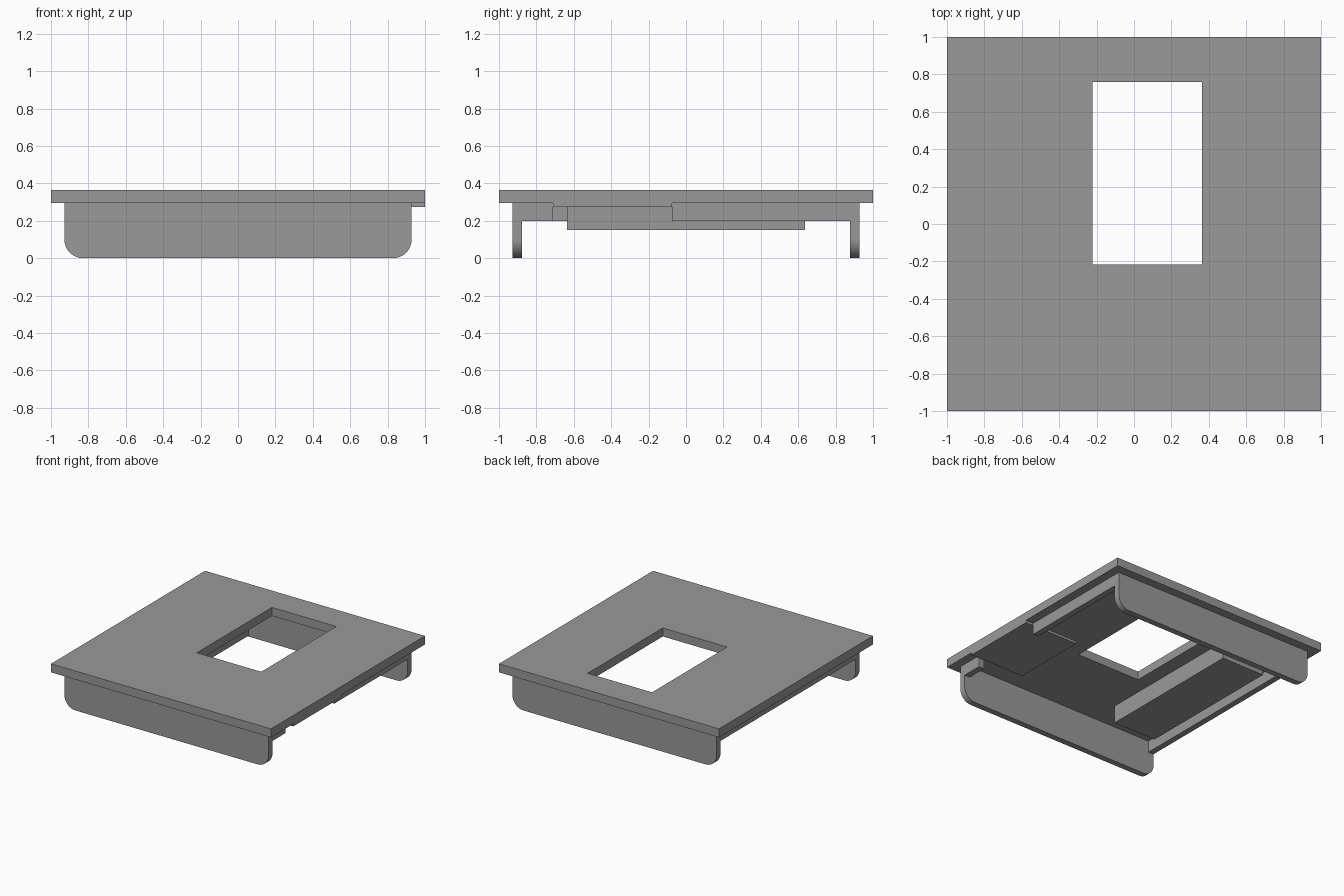
import bpy, bmesh, math

if "Cube" in bpy.data.objects:
    bpy.data.objects.remove(bpy.data.objects["Cube"])

grey = bpy.data.materials.new("plain grey")
grey.diffuse_color = (0.32, 0.32, 0.32, 1)
grey.use_nodes = True
grey.node_tree.nodes["Principled BSDF"].inputs["Base Color"].default_value = grey.diffuse_color

Z_LOW, Z_TOP = 0.295, 0.365      # underside and top of the plate
OUT, INN = 0.928, 0.878          # outer and inner faces of the legs and rails
RAIL_Z = 0.2


def prism(name, loop, direction):
    """Extrude a closed outline along a direction."""
    bm = bmesh.new()
    face = bm.faces.new([bm.verts.new(p) for p in loop])
    ext = bmesh.ops.extrude_face_region(bm, geom=[face])
    verts = [g for g in ext["geom"] if isinstance(g, bmesh.types.BMVert)]
    bmesh.ops.translate(bm, vec=direction, verts=verts)
    bmesh.ops.recalc_face_normals(bm, faces=bm.faces)
    mesh = bpy.data.meshes.new(name)
    bm.to_mesh(mesh)
    bm.free()
    obj = bpy.data.objects.new(name, mesh)
    bpy.context.collection.objects.link(obj)
    mesh.materials.append(grey)
    return obj


def box(name, x0, x1, y0, y1, z0, z1):
    loop = [(x0, y0, z0), (x1, y0, z0), (x1, y1, z0), (x0, y1, z0)]
    return prism(name, loop, (0, 0, z1 - z0))


# Top plate: square frame around an off-centre rectangular window
outer = [(-1, -1), (1, -1), (1, 1), (-1, 1)]
inner = [(-0.222, -0.217), (0.363, -0.217), (0.363, 0.758), (-0.222, 0.758)]
bm = bmesh.new()
rings = [[bm.verts.new((x, y, z)) for x, y in ring]
         for z in (Z_LOW, Z_TOP) for ring in (outer, inner)]
low_out, low_in, top_out, top_in = rings
for a, b in ((low_out, low_in), (top_out, top_in), (low_out, top_out), (low_in, top_in)):
    for i in range(4):
        j = (i + 1) % 4
        bm.faces.new((a[i], a[j], b[j], b[i]))
bmesh.ops.recalc_face_normals(bm, faces=bm.faces)
mesh = bpy.data.meshes.new("top_plate")
bm.to_mesh(mesh)
bm.free()
mesh.materials.append(grey)
plate = bpy.data.objects.new("top_plate", mesh)
bpy.context.collection.objects.link(plate)

# Front and back legs: wide panels with rounded lower corners
R, STEPS = 0.1, 12
arc = [(OUT - R + R * math.sin(t), R - R * math.cos(t))
       for t in (math.pi / 2 * i / STEPS for i in range(STEPS + 1))]
half = arc + [(OUT, Z_LOW)]
outline = half + [(-x, z) for x, z in reversed(half)]
for name, y in (("front_leg", -OUT), ("back_leg", INN)):
    leg = prism(name, [(x, y, z) for x, z in outline], (0, OUT - INN, 0))
    bpy.ops.object.select_all(action='DESELECT')
    leg.select_set(True)
    bpy.context.view_layer.objects.active = leg
    bpy.ops.object.shade_smooth_by_angle(angle=math.radians(30))

# Side rails: the right one is interrupted by an opening
box("left_rail", -OUT, -INN, -INN, INN, RAIL_Z, Z_LOW)
box("right_rail_back", INN, OUT, -0.075, INN, RAIL_Z, Z_LOW)
box("right_rail_front", INN, OUT, -INN, -0.71, RAIL_Z, Z_LOW)

# Thin pad in the opening and deep block under the left side
box("opening_pad", 0.505, 1.0, -0.71, -0.075, 0.275, Z_LOW)
box("under_block", -0.735, -0.343, -0.635, 0.635, 0.15, Z_LOW)
